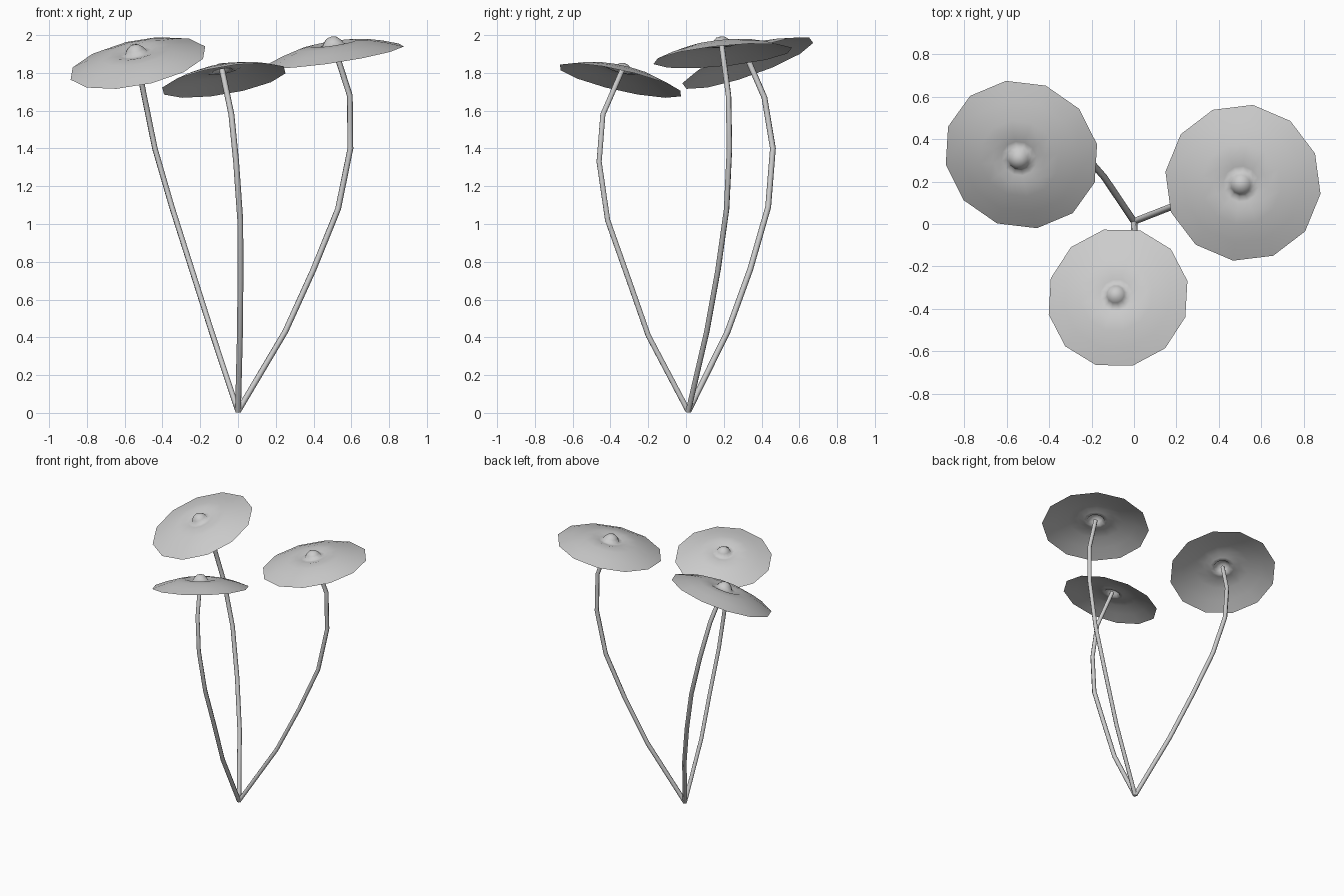
import bpy, bmesh, math
from mathutils import Vector, Matrix

if "Cube" in bpy.data.objects:
    bpy.data.objects.remove(bpy.data.objects["Cube"])

SIDES = 12
# radius / height profile of a cap: centre knob, groove, shallow dome, rim
PROFILE = [(0.026, 0.098), (0.046, 0.08), (0.06, 0.056), (0.085, 0.057),
           (0.125, 0.067), (0.19, 0.058), (0.28, 0.033), (0.37, 0.0)]


def cap(name, centre, slope, radius, spin):
    """Thin round leaf whose rim plane rises by slope (dz/dx, dz/dy)."""
    normal = Vector((-slope[0], -slope[1], 1)).normalized()
    turn = Vector((0, 0, 1)).rotation_difference(normal).to_matrix().to_4x4()
    place = (Matrix.Translation(centre) @ turn
             @ Matrix.Rotation(math.radians(spin), 4, 'Z')
             @ Matrix.Scale(radius / 0.37, 4))
    bm = bmesh.new()
    rings = []
    for r, h in PROFILE:
        rings.append([bm.verts.new((r * math.cos(math.tau * i / SIDES),
                                    r * math.sin(math.tau * i / SIDES), h))
                      for i in range(SIDES)])
    tip = bm.verts.new((0, 0, 0.104))
    for i in range(SIDES):
        j = (i + 1) % SIDES
        bm.faces.new((tip, rings[0][i], rings[0][j]))
        for a, b in zip(rings, rings[1:]):
            bm.faces.new((a[i], b[i], b[j], a[j]))
    bm.transform(place)
    for f in bm.faces:
        f.smooth = True
    mesh = bpy.data.meshes.new(name)
    bm.to_mesh(mesh)
    bm.free()
    bpy.context.collection.objects.link(bpy.data.objects.new(name, mesh))


def stem(name, points):
    """Slim six-sided stalk along a polyline."""
    cu = bpy.data.curves.new(name, 'CURVE')
    cu.dimensions = '3D'
    cu.bevel_depth = 0.0155
    cu.bevel_resolution = 1
    cu.use_fill_caps = True
    sp = cu.splines.new('POLY')
    sp.points.add(len(points) - 1)
    for p, co in zip(sp.points, points):
        p.co = (*co, 1)
    ob = bpy.data.objects.new(name, cu)
    bpy.context.collection.objects.link(ob)
    bpy.ops.object.select_all(action='DESELECT')
    ob.select_set(True)
    bpy.context.view_layer.objects.active = ob
    bpy.ops.object.convert(target='MESH')
    bpy.ops.object.shade_smooth_by_angle(angle=math.radians(65))


# caps
cap("left_cap", (-0.53, 0.327, 1.852), (0.2, 0.35), 0.37, 9.8)
cap("right_cap", (0.513, 0.194, 1.89), (0.15, 0.1), 0.372, -7.7)
cap("front_cap", (-0.075, -0.347, 1.76), (0.17, -0.227), 0.338, 12.8)

# stems, all growing from one foot
foot = (0, 0.012, 0.008)
stem("left_stem", [foot, (-0.14, 0.22, 0.43), (-0.245, 0.34, 0.76),
                   (-0.35, 0.435, 1.09), (-0.44, 0.46, 1.4),
                   (-0.495, 0.415, 1.67), (-0.54, 0.315, 1.9)])
stem("right_stem", [foot, (0.25, 0.11, 0.43), (0.4, 0.17, 0.76),
                    (0.53, 0.215, 1.08), (0.595, 0.23, 1.4),
                    (0.592, 0.225, 1.68), (0.508, 0.19, 1.94)])
stem("front_stem", [foot, (0.01, -0.2, 0.41), (0.013, -0.305, 0.71),
                    (0.012, -0.415, 1.02), (-0.01, -0.46, 1.33),
                    (-0.035, -0.44, 1.58), (-0.085, -0.335, 1.82)])
